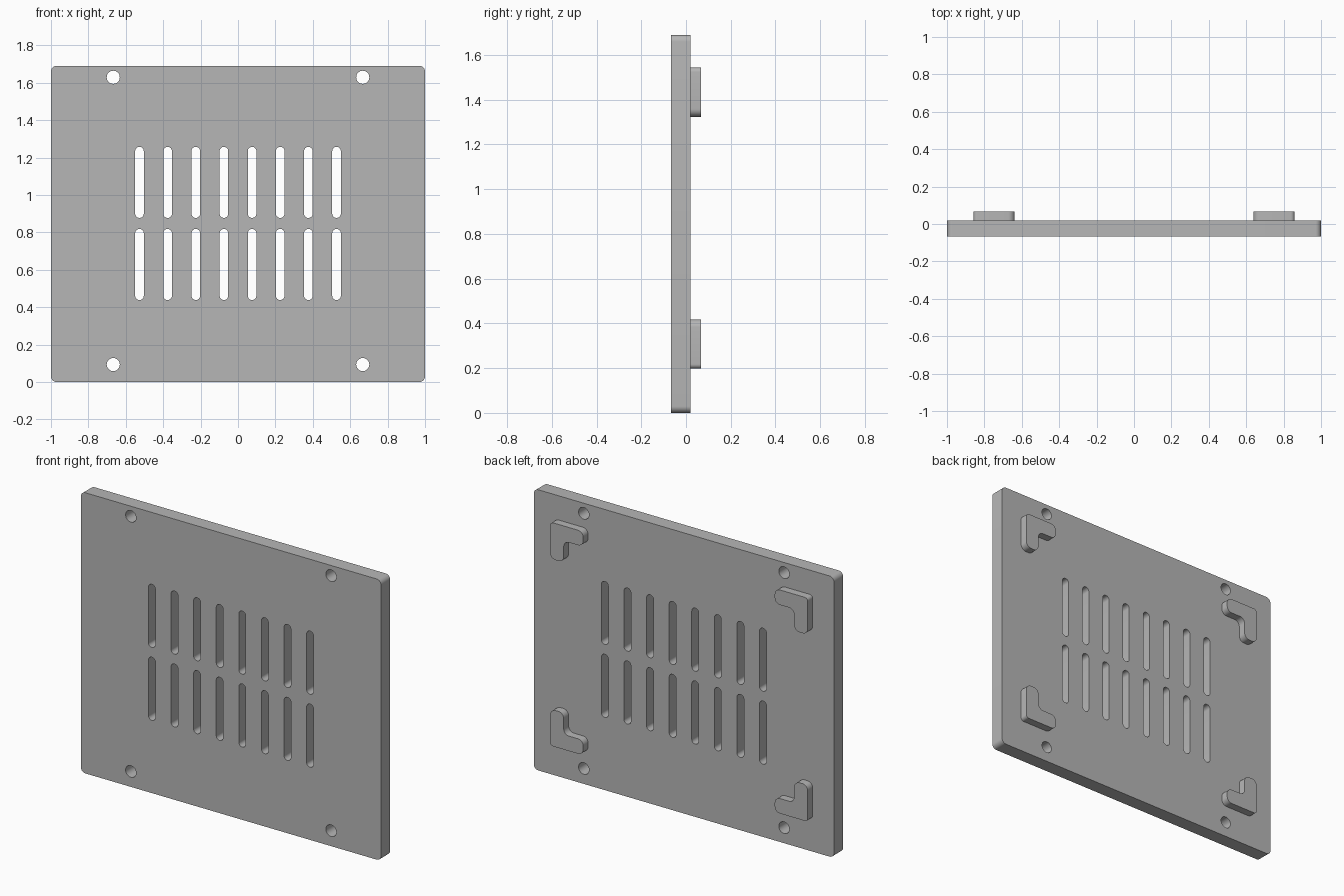
import bpy, bmesh, math
from mathutils import Vector

cube = bpy.data.objects.get("Cube")
if cube:
    bpy.data.objects.remove(cube, do_unlink=True)

# Single grey finish
grey = bpy.data.materials.new("plain grey")
grey.use_nodes = True
colour = (0.47, 0.47, 0.47, 1)
grey.diffuse_color = colour
grey.node_tree.nodes["Principled BSDF"].inputs["Base Color"].default_value = colour


def rounded(corners, steps=8):
    """Outline from right-angled corners (x, z, radius), each filleted."""
    points = []
    for i, (x, z, r) in enumerate(corners):
        p = Vector((x, z))
        da = (Vector(corners[i - 1][:2]) - p).normalized()
        db = (Vector(corners[(i + 1) % len(corners)][:2]) - p).normalized()
        centre = p + r * (da + db)
        for k in range(steps + 1):
            t = math.pi / 2 * k / steps
            q = centre - r * (db * math.cos(t) + da * math.sin(t))
            if not points or (q - points[-1]).length > 1e-5:
                points.append(q)
    if (points[0] - points[-1]).length < 1e-5:
        points.pop()
    return points


def rectangle(x, z, width, height, r):
    w, h = width / 2, height / 2
    return rounded([(x - w, z - h, r), (x + w, z - h, r),
                    (x + w, z + h, r), (x - w, z + h, r)])


def extruded(name, outlines, y0, y1):
    """Fill outlines (inner ones become holes) and extrude from y0 to y1."""
    curve = bpy.data.curves.new(name, "CURVE")
    curve.dimensions = "2D"
    curve.fill_mode = "BOTH"
    curve.extrude = (y1 - y0) / 2
    for outline in outlines:
        spline = curve.splines.new("POLY")
        spline.points.add(len(outline) - 1)
        for point, q in zip(spline.points, outline):
            point.co = (q.x, q.y, 0, 1)
        spline.use_cyclic_u = True
    helper = bpy.data.objects.new(name + "_outline", curve)
    bpy.context.collection.objects.link(helper)
    bpy.context.view_layer.update()
    graph = bpy.context.evaluated_depsgraph_get()
    mesh = bpy.data.meshes.new_from_object(helper.evaluated_get(graph))
    bpy.data.objects.remove(helper, do_unlink=True)

    # Weld the caps to the walls and stand the part upright
    bm = bmesh.new()
    bm.from_mesh(mesh)
    bmesh.ops.remove_doubles(bm, verts=bm.verts, dist=1e-5)
    for v in bm.verts:
        v.co = (v.co.x, (y0 + y1) / 2 - v.co.z, v.co.y)
    bmesh.ops.recalc_face_normals(bm, faces=bm.faces)
    bm.to_mesh(mesh)
    bm.free()
    mesh.materials.clear()
    mesh.materials.append(grey)
    obj = bpy.data.objects.new(name, mesh)
    bpy.context.collection.objects.link(obj)
    bpy.ops.object.select_all(action="DESELECT")
    obj.select_set(True)
    bpy.context.view_layer.objects.active = obj
    bpy.ops.object.shade_smooth_by_angle(angle=math.radians(30))
    return obj


# Plate with two rows of vent slots and four screw holes
HEIGHT = 1.69
FRONT, BACK, PAD_BACK = -0.067, 0.02, 0.067
outlines = [rectangle(0, HEIGHT / 2, 2, HEIGHT, 0.03)]
for row_z in (0.628, 1.067):
    for i in range(8):
        outlines.append(rectangle((i - 3.5) * 0.1505, row_z, 0.046, 0.38, 0.023))
for x in (-0.667, 0.667):
    for z in (0.093, 1.629):
        outlines.append(rectangle(x, z, 0.07, 0.07, 0.035))
extruded("vent_plate", outlines, FRONT, BACK)

# L-shaped locating pads on the back, corners pointing outwards
OUTER, LENGTH, ARM = 0.858, 0.22, 0.09
for side, sx in (("left", 1), ("right", -1)):
    for level, sz, z in (("lower", 1, 0.198), ("upper", -1, 1.544)):
        shape = [(0, 0, 0.02), (LENGTH, 0, 0.035), (LENGTH, ARM, 0.035),
                 (ARM, ARM, 0.035), (ARM, LENGTH, 0.035), (0, LENGTH, 0.035)]
        corners = [(sx * (OUTER - u), z + sz * v, r) for u, v, r in shape]
        extruded(f"{level}_{side}_pad", [rounded(corners)], BACK, PAD_BACK)
